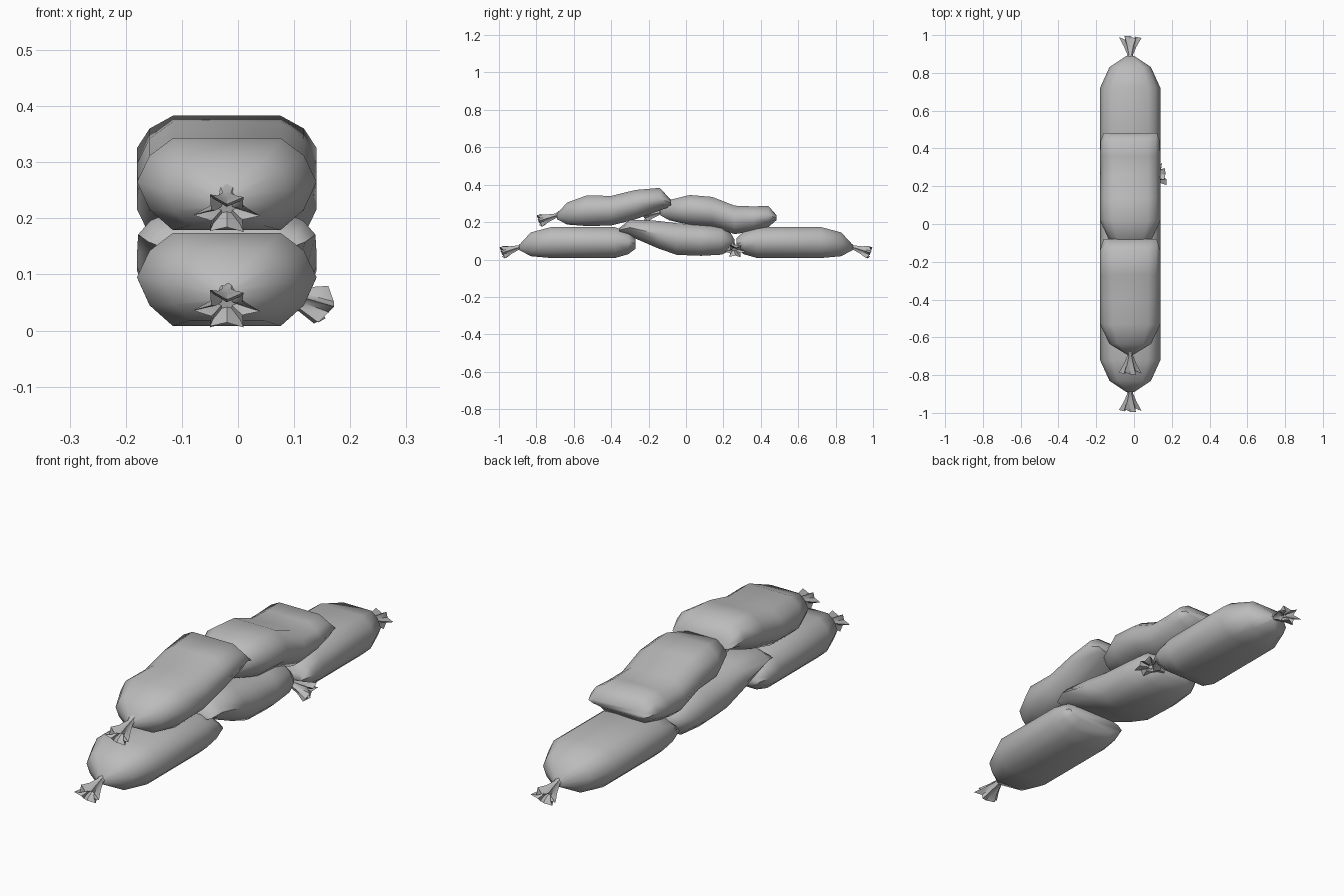
import bpy, bmesh, math
from mathutils import Vector

cube = bpy.data.objects.get("Cube")
if cube:
    bpy.data.objects.remove(cube, do_unlink=True)

cloth = bpy.data.materials.new("grey cloth")
cloth.use_nodes = True
GREY = (0.5, 0.5, 0.5, 1)
cloth.diffuse_color = GREY
cloth.node_tree.nodes["Principled BSDF"].inputs["Base Color"].default_value = GREY

CX = -0.02
# half cross-section of a bag, mirrored to make the full ring
HALF = [(0.6, 1), (0.86, 0.62), (1, 0.05), (0.86, -0.55), (0.6, -1)]
SECTION = HALF + [(-x, z) for x, z in reversed(HALF)]


def loft(name, rings, angle, cap_end=True):
    bm = bmesh.new()
    loops = [[bm.verts.new(p) for p in ring] for ring in rings]
    n = len(loops[0])
    for a, b in zip(loops, loops[1:]):
        for i in range(n):
            j = (i + 1) % n
            bm.faces.new((a[i], a[j], b[j], b[i]))
    bm.faces.new(loops[0])
    if cap_end:
        bm.faces.new(loops[-1])
    bmesh.ops.recalc_face_normals(bm, faces=bm.faces)
    mesh = bpy.data.meshes.new(name)
    bm.to_mesh(mesh)
    bm.free()
    mesh.materials.append(cloth)
    ob = bpy.data.objects.new(name, mesh)
    bpy.context.collection.objects.link(ob)
    bpy.ops.object.select_all(action='DESELECT')
    ob.select_set(True)
    bpy.context.view_layer.objects.active = ob
    bpy.ops.object.shade_smooth_by_angle(angle=math.radians(angle))
    return ob


def bag(name, stations):
    """Stations along the bag: y, bottom z, top z, half width."""
    rings = []
    for y, lo, hi, w in stations:
        mid, h = (lo + hi) / 2, (hi - lo) / 2
        rings.append([(CX + x * w, y, mid + z * h) for x, z in SECTION])
    return loft(name, rings, 65)


def knot(name, start, end):
    """Tied neck flaring into a pleated, hollow cloth end."""
    start, end = Vector(start), Vector(end)
    axis = end - start
    side = axis.cross(Vector((0, 0, 1))).normalized()
    up = side.cross(axis).normalized()
    rings = []
    n = 12
    # distance along, half width, half height, pleat depth
    for t, w, h, pleat in [(-0.2, 0.024, 0.02, 0), (0.05, 0.013, 0.012, 0.1),
                           (0.5, 0.027, 0.02, 0.2), (1, 0.046, 0.03, 0.3),
                           (0.9, 0.036, 0.02, 0.35), (0.6, 0.014, 0.008, 0.2)]:
        ring = []
        for i in range(n):
            a = math.tau * i / n
            r = 1 + pleat * (-1) ** i
            ragged = 0.01 * math.sin(2.3 * i) if t > 0.8 else 0
            ring.append(start + axis * t + axis.normalized() * (ragged - abs(ragged) * 0.5)
                        + side * (w * r * math.cos(a)) + up * (h * r * math.sin(a)))
        rings.append(ring)
    return loft(name, rings, 40)


# bottom row, outer bags (one is the mirror of the other)
OUTER = [(-0.89, 0.05, 0.08, 0.02), (-0.83, 0.018, 0.145, 0.11),
         (-0.72, 0.008, 0.174, 0.16), (-0.38, 0.008, 0.173, 0.16),
         (-0.31, 0.028, 0.15, 0.157), (-0.27, 0.058, 0.115, 0.14)]
for label, s in (("front", 1), ("back", -1)):
    bag(label + "_lower_bag", [(s * y, lo, hi, w) for y, lo, hi, w in OUTER])
    knot(label + "_lower_knot", (CX, -0.89 * s, 0.066), (CX, -0.985 * s, 0.036))

# bottom row, sagging middle bag, tied end turned sideways
bag("middle_lower_bag", [(-0.355, 0.145, 0.17, 0.14), (-0.3, 0.125, 0.213, 0.158),
                         (-0.15, 0.06, 0.207, 0.16), (-0.05, 0.025, 0.194, 0.16),
                         (0.08, 0.02, 0.184, 0.16), (0.19, 0.026, 0.178, 0.15),
                         (0.24, 0.05, 0.14, 0.115), (0.26, 0.075, 0.105, 0.06)])
knot("middle_lower_knot", (0.07, 0.245, 0.072), (0.158, 0.265, 0.043))

# top row
bag("front_upper_bag", [(-0.69, 0.216, 0.246, 0.02), (-0.635, 0.187, 0.305, 0.11),
                        (-0.53, 0.179, 0.343, 0.16), (-0.4, 0.182, 0.34, 0.16),
                        (-0.27, 0.215, 0.372, 0.16), (-0.14, 0.262, 0.383, 0.16),
                        (-0.08, 0.285, 0.318, 0.14)])
knot("front_upper_knot", (CX, -0.69, 0.236), (CX, -0.787, 0.206))
bag("back_upper_bag", [(-0.135, 0.235, 0.265, 0.02), (-0.09, 0.21, 0.318, 0.11),
                       (0.02, 0.185, 0.345, 0.16), (0.14, 0.177, 0.335, 0.16),
                       (0.26, 0.136, 0.288, 0.16), (0.36, 0.15, 0.284, 0.16),
                       (0.44, 0.173, 0.287, 0.157), (0.483, 0.21, 0.238, 0.14)])
knot("back_upper_knot", (CX, -0.135, 0.252), (CX, -0.225, 0.232))
